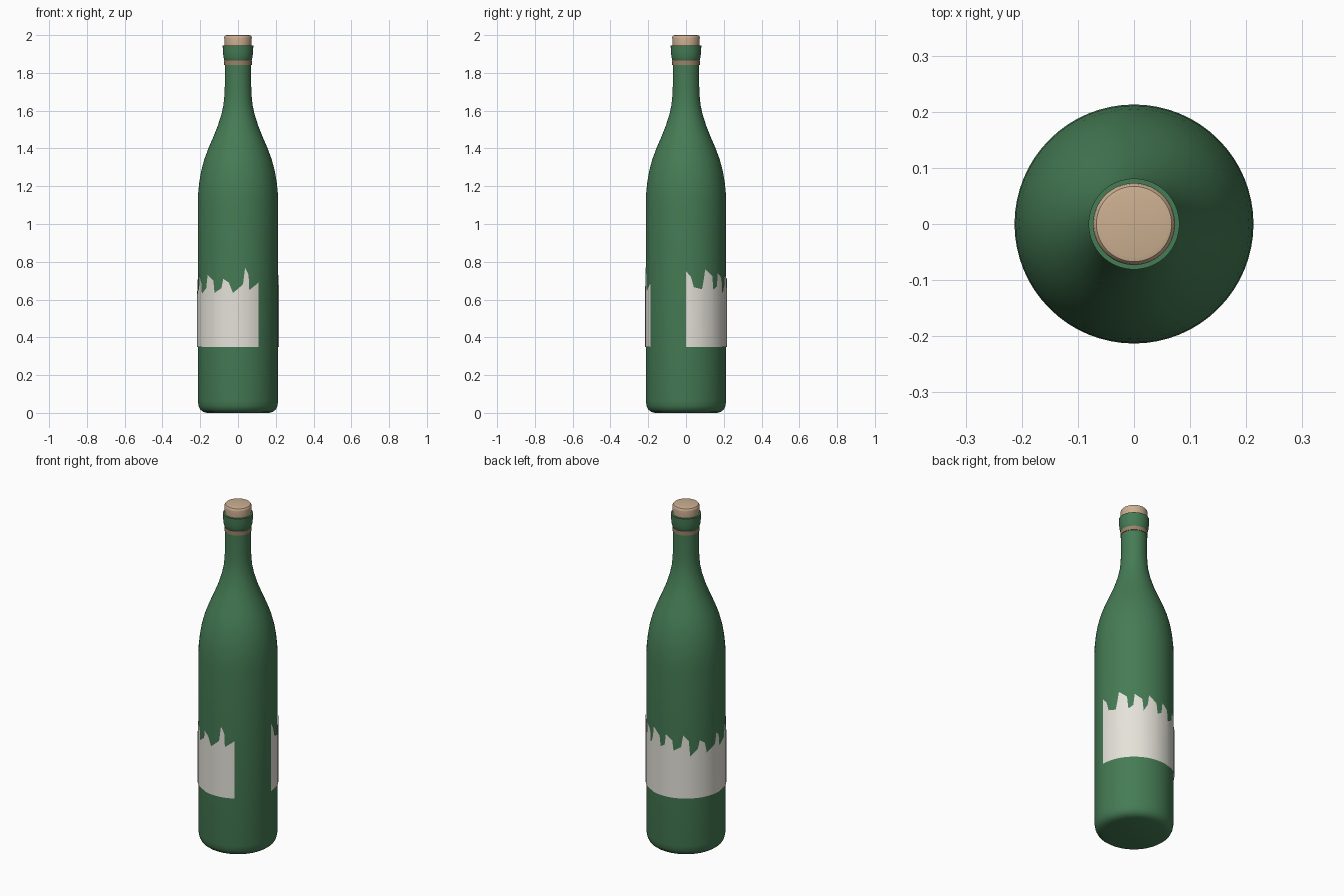
import bpy, bmesh, math

if "Cube" in bpy.data.objects:
    bpy.data.objects.remove(bpy.data.objects["Cube"])

SEG = 64


def material(name, rgb):
    m = bpy.data.materials.new(name)
    m.diffuse_color = (*rgb, 1)
    m.use_nodes = True
    m.node_tree.nodes["Principled BSDF"].inputs["Base Color"].default_value = m.diffuse_color
    return m


def finish(name, bm, mat, angle=35):
    mesh = bpy.data.meshes.new(name)
    bm.to_mesh(mesh)
    bm.free()
    ob = bpy.data.objects.new(name, mesh)
    bpy.context.collection.objects.link(ob)
    mesh.materials.append(mat)
    bpy.ops.object.select_all(action='DESELECT')
    ob.select_set(True)
    bpy.context.view_layer.objects.active = ob
    bpy.ops.object.shade_smooth_by_angle(angle=math.radians(angle))
    return ob


def lathe(name, profile, mat, closed=False):
    """Revolve (radius, z) points about z; open profiles get flat caps."""
    bm = bmesh.new()
    rings = [[bm.verts.new((r * math.cos(2 * math.pi * i / SEG),
                            r * math.sin(2 * math.pi * i / SEG), z))
              for i in range(SEG)] for r, z in profile]
    pairs = list(zip(rings, rings[1:]))
    if closed:
        pairs.append((rings[-1], rings[0]))
    for a, b in pairs:
        for i in range(SEG):
            j = (i + 1) % SEG
            bm.faces.new((a[i], a[j], b[j], b[i]))
    if not closed:
        bm.faces.new(rings[0][::-1])
        bm.faces.new(rings[-1])
    bmesh.ops.recalc_face_normals(bm, faces=bm.faces)
    return finish(name, bm, mat)


green = material("green_glass", (0.06, 0.20, 0.09))
tan = material("cork_tan", (0.60, 0.43, 0.28))
brown = material("band_brown", (0.33, 0.22, 0.14))
paper = material("label_paper", (0.78, 0.76, 0.69))

# Glass body: rounded foot, straight wall, sloping shoulder and neck
lathe("bottle_body", [
    (0.165, 0.0), (0.185, 0.006), (0.2, 0.018), (0.208, 0.035), (0.213, 0.065),
    (0.213, 1.1), (0.211, 1.16), (0.205, 1.22), (0.195, 1.28), (0.179, 1.34),
    (0.157, 1.40), (0.131, 1.46), (0.107, 1.52), (0.088, 1.58), (0.077, 1.63),
    (0.072, 1.68), (0.07, 1.73), (0.07, 1.90)], green)

# Flared lip at the mouth
lathe("bottle_lip", [(0.068, 1.86), (0.072, 1.866), (0.077, 1.885), (0.08, 1.91),
                     (0.081, 1.945), (0.068, 1.945)], green, closed=True)

# Thin band under the lip
lathe("neck_band", [(0.066, 1.842), (0.073, 1.842), (0.073, 1.866), (0.066, 1.866)],
      brown, closed=True)

# Cork with a softly rounded top
lathe("cork", [(0.068, 1.90), (0.071, 1.945), (0.073, 1.985), (0.0715, 1.993),
               (0.067, 1.998), (0.058, 2.0)], tan)

# Torn label: (angle in degrees, height) points along its ragged top edge
torn = [(0, .75), (7, .72), (11, .665), (23, .655), (25, .69), (28, .76), (40, .725),
        (42, .65), (49, .67), (51, .74), (62, .71), (64, .64), (70, .68), (72, .74),
        (84, .70), (86, .64), (93, .655), (95, .72), (105, .69), (107, .63),
        (118, .655), (121, .725), (129, .69), (131, .60), (142, .64), (145, .69),
        (153, .67), (156, .61), (171, .645), (174, .71), (179, .69), (181, .62),
        (196, .66), (198, .74), (206, .69), (208, .63), (219, .66), (222, .73),
        (233, .70), (235, .635), (246, .66), (249, .71), (257, .69), (263, .635),
        (277, .68), (280, .77), (285, .73), (286, .65), (300, .69)]


def torn_height(a):
    for (a0, z0), (a1, z1) in zip(torn, torn[1:]):
        if a <= a1:
            return z0 + (z1 - z0) * (a - a0) / (a1 - a0)


bm = bmesh.new()
R = 0.2165
cols = []
for a in sorted(set(range(0, 301, 4)) | {p[0] for p in torn}):
    t = math.radians(a)
    x, y = R * math.cos(t), R * math.sin(t)
    cols.append([bm.verts.new((x, y, z)) for z in (0.35, torn_height(a))])
for p, q in zip(cols, cols[1:]):
    bm.faces.new((p[0], q[0], q[1], p[1]))
finish("torn_label", bm, paper)
